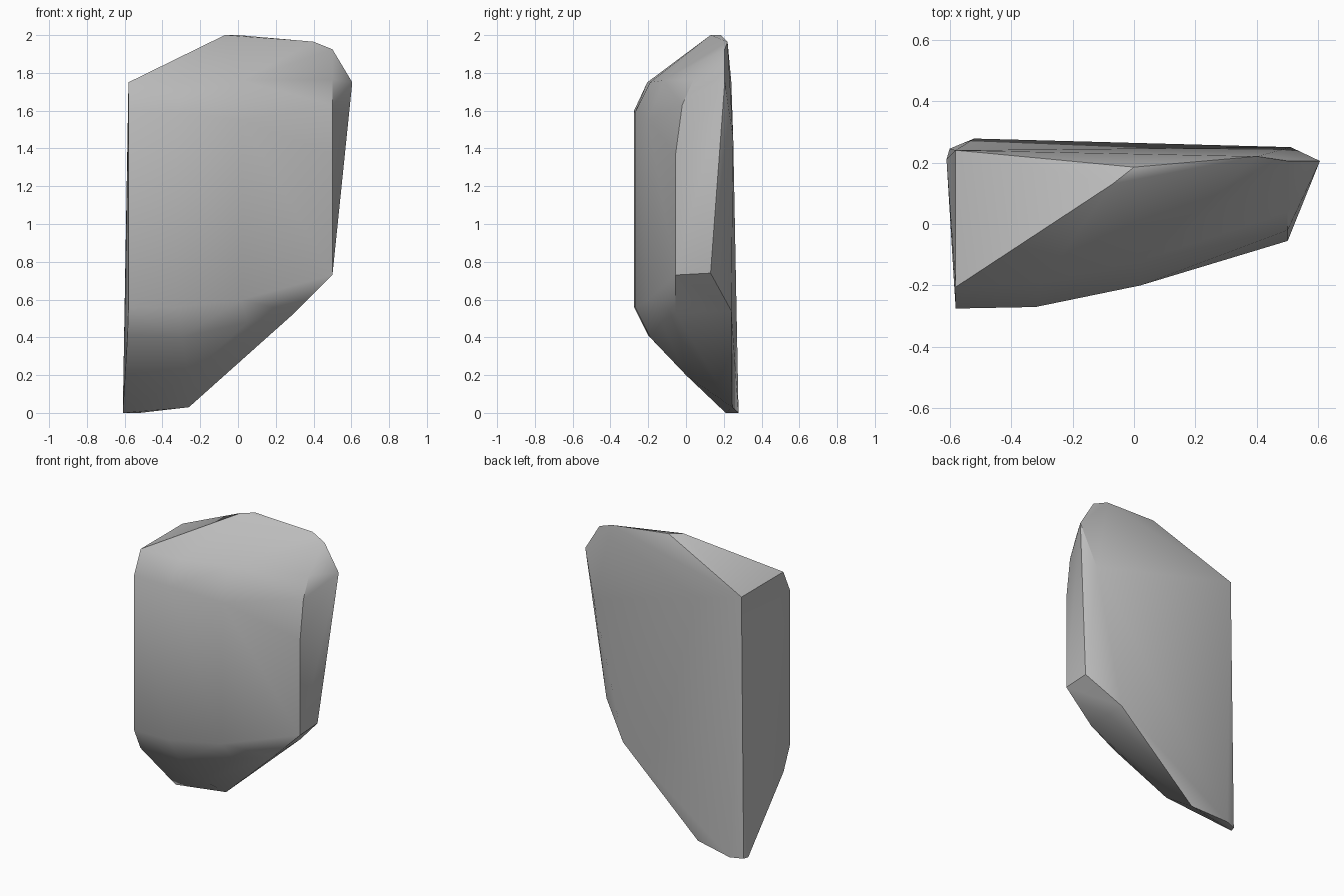
import bpy
import bmesh
import math

default_cube = bpy.data.objects.get("Cube")
if default_cube:
    bpy.data.objects.remove(default_cube, do_unlink=True)


def make_material(name, colour):
    material = bpy.data.materials.new(name)
    material.use_nodes = True
    material.diffuse_color = colour
    material.node_tree.nodes["Principled BSDF"].inputs["Base Color"].default_value = colour
    return material


def hull_object(name, corner_groups, material):
    """Wrap a convex shell round groups of corners."""
    bm = bmesh.new()
    for group in corner_groups:
        for corner in group:
            bm.verts.new(corner)
    hull = bmesh.ops.convex_hull(bm, input=bm.verts[:])
    unused = {v for v in hull["geom_interior"] + hull["geom_unused"]
              if isinstance(v, bmesh.types.BMVert)}
    bmesh.ops.delete(bm, geom=list(unused), context="VERTS")
    # Merge nearly flat triangles into clean facets
    bmesh.ops.dissolve_limit(bm, angle_limit=math.radians(1.5),
                             verts=bm.verts[:], edges=bm.edges[:])
    bmesh.ops.recalc_face_normals(bm, faces=bm.faces[:])
    mesh = bpy.data.meshes.new(name)
    bm.to_mesh(mesh)
    bm.free()
    mesh.materials.append(material)
    obj = bpy.data.objects.new(name, mesh)
    bpy.context.collection.objects.link(obj)
    return obj


# Bulging front face: each column is x, y and its lower and upper heights
front_columns = [(-.58, -.275, .56, 1.6), (-.32, -.27, .56, 1.59),
                 (.02, -.2, .6, 1.55), (.5, -.055, .73, 1.37)]
front_face = [(x, y, z) for x, y, *heights in front_columns for z in heights]

# Chamfers above and below the front face
upper_chamfer = [(-.58, -.205, 1.75), (-.3, -.19, 1.75), (.02, -.12, 1.76),
                 (.5, .04, 1.765), (.5, -.02, 1.63)]
lower_chamfer = [(-.585, -.2, .41), (-.3, -.19, .4), (.05, -.13, .48),
                 (.3, -.055, .53), (-.26, 0, .2)]

# Sloping crown, narrow foot, pointed side and nearly flat back
crown = [(-.07, .13, 2), (0, .185, 2), (.4, .22, 1.965), (.5, .205, 1.925)]
foot = [(-.61, .21, 0), (-.6, .245, 0), (-.52, .278, 0), (-.26, .245, .03)]
pointed_side = [(.605, .205, 1.75), (.5, .13, .74)]
back = [(-.58, .24, 1.75), (.51, .25, 1.45), (.3, .24, .54)]

stone = make_material("stone grey", (.5, .5, .5, 1))
rock = hull_object("rock", [front_face, upper_chamfer, lower_chamfer, crown,
                            foot, pointed_side, back], stone)

# Rounded shading across the front, crisp facets elsewhere
bpy.ops.object.select_all(action="DESELECT")
rock.select_set(True)
bpy.context.view_layer.objects.active = rock
bpy.ops.object.shade_smooth_by_angle(angle=math.radians(38))
